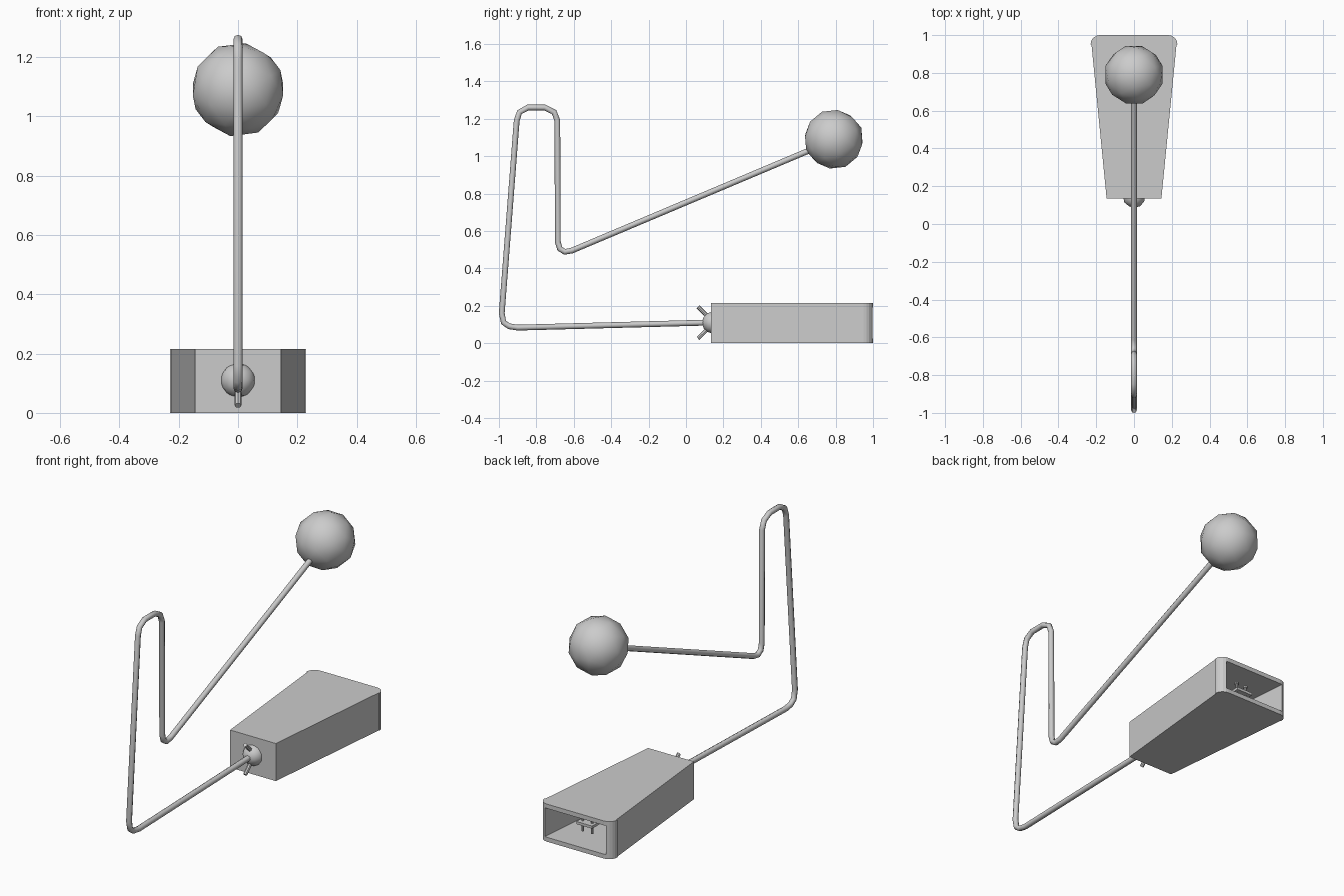
import bpy, bmesh, math
from mathutils import Vector

if "Cube" in bpy.data.objects:
    bpy.data.objects.remove(bpy.data.objects["Cube"])


def finish(name, bm, smooth=False):
    mesh = bpy.data.meshes.new(name)
    bmesh.ops.recalc_face_normals(bm, faces=bm.faces)
    bm.to_mesh(mesh)
    bm.free()
    ob = bpy.data.objects.new(name, mesh)
    bpy.context.collection.objects.link(ob)
    if smooth:
        for p in mesh.polygons:
            p.use_smooth = True
    return ob


def prism(name, outline, z0, z1):
    bm = bmesh.new()
    face = bm.faces.new([bm.verts.new((x, y, z0)) for x, y in outline])
    ext = bmesh.ops.extrude_face_region(bm, geom=[face])
    verts = [v for v in ext["geom"] if isinstance(v, bmesh.types.BMVert)]
    bmesh.ops.translate(bm, verts=verts, vec=(0, 0, z1 - z0))
    return finish(name, bm)


def ball(name, loc, r, tilt=0):
    bm = bmesh.new()
    bmesh.ops.create_icosphere(bm, subdivisions=2, radius=r)
    ob = finish(name, bm, True)
    ob.location = loc
    ob.rotation_euler.x = tilt
    return ob


def bar(name, a, b, r, sides=8):
    a, b = Vector(a), Vector(b)
    bm = bmesh.new()
    bmesh.ops.create_cone(bm, cap_ends=True, segments=sides, radius1=r,
                          radius2=r, depth=(b - a).length)
    ob = finish(name, bm)
    ob.location = (a + b) / 2
    ob.rotation_euler = (b - a).to_track_quat('Z', 'Y').to_euler()
    return ob


# Tapered sound box with rounded rear corners
right = [(0.145, 0.135), (0.225, 0.95)]
for i in range(6):
    t = math.radians(i * 18)
    right.append((0.18 + 0.05 * math.cos(t), 0.95 + 0.05 * math.sin(t)))
outline = right + [(-x, y) for x, y in reversed(right)]
box = prism("sound_box", outline, 0, 0.215)

# Hollow it out through the rear end
cavity = prism("cavity_cutter", [(0.118, 0.165), (0.203, 1.1),
                                 (-0.203, 1.1), (-0.118, 0.165)], 0.025, 0.19)
cavity.hide_render = True
cavity.hide_viewport = False
cut = box.modifiers.new("hollow", 'BOOLEAN')
cut.operation = 'DIFFERENCE'
cut.solver = 'EXACT'
cut.object = cavity
cavity.display_type = 'WIRE'

# Bent rod
path = [(0.2, 0.112), (-0.9, 0.083), (-0.945, 0.09), (-0.975, 0.11),
        (-0.985, 0.16), (-0.905, 1.19), (-0.89, 1.235), (-0.845, 1.26),
        (-0.755, 1.26), (-0.705, 1.235), (-0.688, 1.19), (-0.685, 0.54),
        (-0.675, 0.505), (-0.648, 0.488), (-0.61, 0.495), (0.73, 1.06)]
curve = bpy.data.curves.new("bent_rod", 'CURVE')
curve.dimensions = '3D'
curve.bevel_depth = 0.0155
curve.bevel_resolution = 2
curve.use_fill_caps = True
spline = curve.splines.new('POLY')
spline.points.add(len(path) - 1)
for p, (y, z) in zip(spline.points, path):
    p.co = (0, y, z, 1)
rod = bpy.data.objects.new("bent_rod", curve)
bpy.context.collection.objects.link(rod)

# Striking ball and the wing nut holding the rod
ball("striking_ball", (0, 0.79, 1.09), 0.16, math.radians(23))
ball("wing_nut_hub", (0, 0.145, 0.11), 0.06, math.radians(90))
for side, s in (("upper", 1), ("lower", -1)):
    bar("wing_nut_" + side, (0, 0.13, 0.11 + s * 0.02),
        (0, 0.064, 0.11 + s * 0.085), 0.011)

# Rattle plate with loose rivets inside the box
prism("rattle_plate", [(-0.05, 0.16), (0.05, 0.16), (0.05, 0.92),
                       (-0.05, 0.92)], 0.105, 0.12)
for i, y in enumerate((0.3, 0.5, 0.7, 0.89)):
    for s in (-1, 1):
        x = s * 0.03
        bar(f"rivet_{i}_{s}", (x, y, 0.06), (x, y, 0.155), 0.007)
        bar(f"rivet_head_{i}_{s}", (x, y, 0.155), (x, y, 0.165), 0.012)
